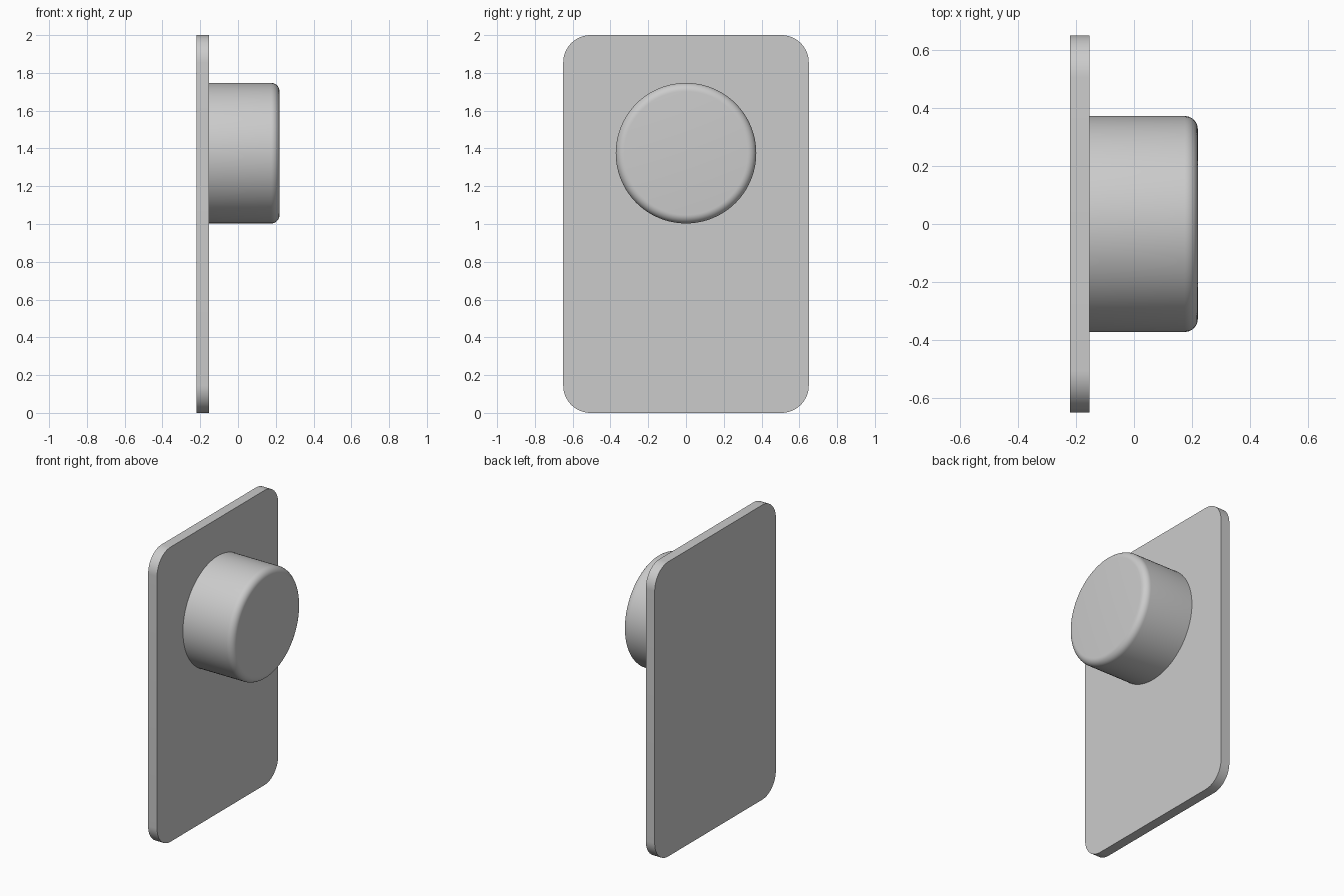
import bpy, bmesh, math
from mathutils import Matrix

cube = bpy.data.objects.get("Cube")
if cube:
    bpy.data.objects.remove(cube, do_unlink=True)

grey = bpy.data.materials.new("light_grey")
grey.use_nodes = True
colour = (0.6, 0.6, 0.6, 1)
grey.diffuse_color = colour
grey.node_tree.nodes["Principled BSDF"].inputs["Base Color"].default_value = colour

BACK, FACE, TIP = -0.22, -0.153, 0.22


def finish(name, bm):
    """Turn a bmesh into a smooth-shaded object that keeps sharp edges."""
    bmesh.ops.recalc_face_normals(bm, faces=bm.faces)
    mesh = bpy.data.meshes.new(name)
    bm.to_mesh(mesh)
    bm.free()
    mesh.materials.append(grey)
    obj = bpy.data.objects.new(name, mesh)
    bpy.context.collection.objects.link(obj)
    bpy.ops.object.select_all(action='DESELECT')
    obj.select_set(True)
    bpy.context.view_layer.objects.active = obj
    bpy.ops.object.shade_smooth_by_angle(angle=math.radians(30))
    return obj


# Back plate: a thin upright slab with rounded corners
bm = bmesh.new()
bmesh.ops.create_cube(bm, size=1, matrix=Matrix.Translation(((BACK + FACE) / 2, 0, 1))
                      @ Matrix.Diagonal((FACE - BACK, 1.3, 2, 1)))
corners = [e for e in bm.edges if abs(e.verts[0].co.x - e.verts[1].co.x) > 0.01]
bmesh.ops.bevel(bm, geom=corners, offset=0.145, segments=16, profile=0.5, affect='EDGES')
finish("back_plate", bm)

# Round knob: a cylinder along x with a rounded outer rim
bm = bmesh.new()
bmesh.ops.create_cone(bm, cap_ends=True, segments=96, radius1=0.372, radius2=0.372,
                      depth=TIP - FACE,
                      matrix=Matrix.Translation(((FACE + TIP) / 2, 0, 1.375))
                      @ Matrix.Rotation(math.pi / 2, 4, 'Y'))
rim = [e for e in bm.edges if all(v.co.x > TIP - 0.01 for v in e.verts)]
bmesh.ops.bevel(bm, geom=rim, offset=0.045, segments=8, profile=0.5, affect='EDGES')
finish("round_knob", bm)
